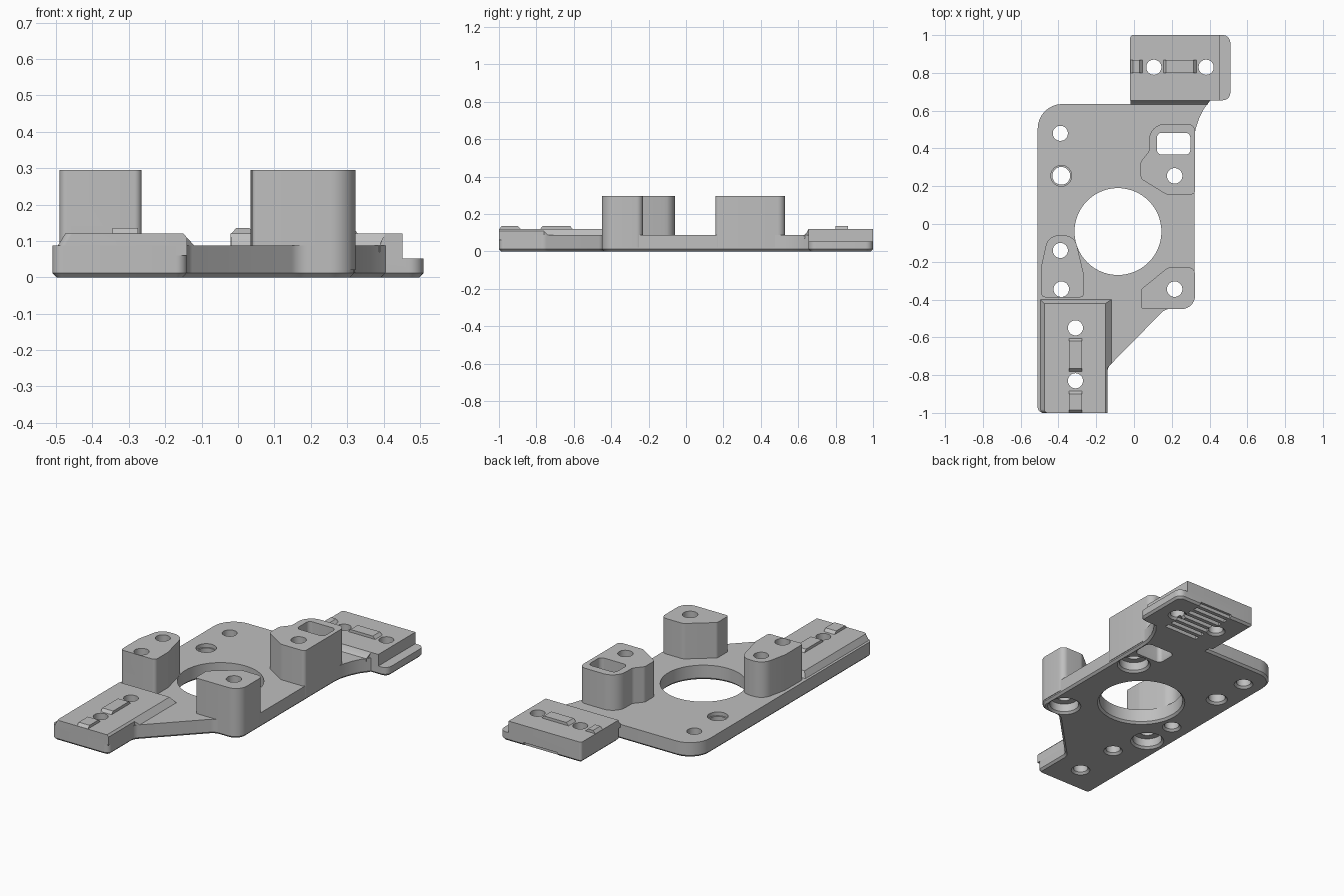
import bpy, bmesh, math
from mathutils import Vector

cube = bpy.data.objects.get("Cube")
if cube:
    bpy.data.objects.remove(cube)

GREY = (0.52, 0.52, 0.52, 1)
mat = bpy.data.materials.new("light grey plastic")
mat.use_nodes = True
mat.diffuse_color = GREY
bsdf = next(n for n in mat.node_tree.nodes if n.type == 'BSDF_PRINCIPLED')
bsdf.inputs["Base Color"].default_value = GREY

TOP, DECK, POST, CHAMFER = 0.12, 0.087, 0.295, 0.012


def outline(corners, steps=8):
    """Closed counter-clockwise loop; a corner (x, y, r) is rounded with radius r."""
    loop = []
    for i, c in enumerate(corners):
        p = Vector(c[:2])
        r = c[2] if len(c) > 2 else 0
        if not r:
            loop.append(p)
            continue
        a = (Vector(corners[i - 1][:2]) - p).normalized()
        b = (Vector(corners[(i + 1) % len(corners)][:2]) - p).normalized()
        half = a.angle(b) / 2
        mid = p + (a + b).normalized() * r / math.sin(half)
        start = p + a * r / math.tan(half) - mid
        end = p + b * r / math.tan(half) - mid
        sweep = start.angle_signed(end)
        for k in range(steps + 1):
            t = -sweep * k / steps
            loop.append(mid + Vector((start.x * math.cos(t) - start.y * math.sin(t),
                                      start.x * math.sin(t) + start.y * math.cos(t))))
    return loop


def inset(loop, d):
    result = []
    for i, p in enumerate(loop):
        a = (p - loop[i - 1]).normalized()
        b = (loop[(i + 1) % len(loop)] - p).normalized()
        na, nb = Vector((-a.y, a.x)), Vector((-b.y, b.x))
        result.append(p + (na + nb) * d / (1 + na.dot(nb)))
    return result


def rect(x0, x1, y0, y1, r=0):
    return outline([(x0, y0, r), (x1, y0, r), (x1, y1, r), (x0, y1, r)])


def circle(x, y, r, n=48):
    return [Vector((x + r * math.cos(math.tau * i / n), y + r * math.sin(math.tau * i / n)))
            for i in range(n)]


def loft(bm, layers):
    """Solid through a stack of (height, loop) layers."""
    rings = [[bm.verts.new((p.x, p.y, z)) for p in loop] for z, loop in layers]
    n = len(rings[0])
    bm.faces.new(rings[0][::-1])
    bm.faces.new(rings[-1])
    for low, high in zip(rings, rings[1:]):
        for i in range(n):
            j = (i + 1) % n
            bm.faces.new((low[i], low[j], high[j], high[i]))


def build(name, *solids):
    bm = bmesh.new()
    for layers in solids:
        loft(bm, layers)
    bmesh.ops.recalc_face_normals(bm, faces=bm.faces)
    mesh = bpy.data.meshes.new(name)
    bm.to_mesh(mesh)
    bm.free()
    mesh.materials.append(mat)
    obj = bpy.data.objects.new(name, mesh)
    bpy.context.collection.objects.link(obj)
    return obj


def chamfered(loop, top):
    return [(0, inset(loop, CHAMFER)), (CHAMFER, loop), (top, loop)]


def hole(x, y, r, bore=None, depth=0.06):
    """Through hole with a chamfered, optionally wider, mouth underneath."""
    b = bore or r
    layers = [(-0.01, circle(x, y, b + 0.022)), (CHAMFER, circle(x, y, b)), (depth, circle(x, y, b))]
    if bore:
        layers.append((depth, circle(x, y, r)))
    return layers + [(0.4, circle(x, y, r))]


def select_only(obj):
    bpy.ops.object.select_all(action='DESELECT')
    obj.select_set(True)
    bpy.context.view_layer.objects.active = obj


def cut(obj, cutter):
    mod = obj.modifiers.new("cut", 'BOOLEAN')
    mod.operation, mod.solver, mod.object = 'DIFFERENCE', 'EXACT', cutter
    select_only(obj)
    bpy.ops.object.modifier_apply(modifier=mod.name)


# Main plate with the front arm
plate = build("base_plate", chamfered(outline([
    (-0.51, -1, 0.03), (-0.14, -1, 0.03), (-0.14, -0.76, 0.05), (0.165, -0.45, 0.06),
    (0.32, -0.45, 0.07), (0.32, 0.44), (0.325, 0.5), (0.345, 0.56), (0.37, 0.61),
    (0.405, 0.655), (0.405, 0.7), (0, 0.7), (0, 0.635), (-0.51, 0.635, 0.13)]), DECK))

# Raised pad on the front arm, trimmed flush with the arm's edge
front_pad = build("front_pad", [
    (0.06, outline([(-0.495, -1, 0.02), (-0.12, -1), (-0.12, -0.4), (-0.495, -0.4)])),
    (DECK, outline([(-0.495, -1, 0.02), (-0.12, -1), (-0.12, -0.4), (-0.495, -0.4)])),
    (TOP, outline([(-0.475, -1, 0.02), (-0.15, -1), (-0.15, -0.42), (-0.475, -0.42)]))])
trim = build("trim_cutter", [(0, outline([(-0.14, -1.1), (0, -1.1), (0, -0.615), (-0.14, -0.76)])),
                             (0.3, outline([(-0.14, -1.1), (0, -1.1), (0, -0.615), (-0.14, -0.76)]))])
cut(front_pad, trim)

# Rear pad with a lower ledge on its left and a ramp to the plate
rear_pad = build("rear_pad", chamfered(outline([
    (-0.02, 0.655), (0.51, 0.655, 0.04), (0.51, 1, 0.04), (-0.02, 1, 0.015)]), TOP))
ledge = build("ledge_cutter", [(0.052, rect(0.452, 0.6, 0.5, 1.1)), (0.3, rect(0.452, 0.6, 0.5, 1.1))])
cut(rear_pad, ledge)
ramp = build("rear_ramp", [(0.07, rect(-0.019, 0.39, 0.632, 0.7)), (DECK, rect(-0.019, 0.39, 0.632, 0.7)),
                           (0.1, rect(-0.019, 0.395, 0.645, 0.7)), (0.119, rect(-0.019, 0.405, 0.655, 0.7))])

# Standing posts
posts = {
    "front_right_post": [(-0.49, -0.388, 0.02), (-0.265, -0.388, 0.02), (-0.265, -0.27, 0.06),
                         (-0.315, -0.06, 0.07), (-0.455, -0.06, 0.07), (-0.49, -0.22, 0.04)],
    "front_left_post": [(0.038, -0.45, 0.015), (0.323, -0.45, 0.07), (0.323, -0.23, 0.035),
                        (0.18, -0.23, 0.04), (0.038, -0.345, 0.02)],
    "rear_left_post": [(0.035, 0.24, 0.03), (0.17, 0.157, 0.03), (0.323, 0.157, 0.02), (0.323, 0.53, 0.04),
                       (0.08, 0.53, 0.085), (0.08, 0.385, 0.03), (0.035, 0.33, 0.03)]}
bodies = [plate, front_pad, rear_pad, ramp]
for name, corners in posts.items():
    shape = outline(corners)
    bodies.append(build(name, [(0.02, shape), (POST, shape)]))

# Small raised clips on both pads
def clip(x0, x1, y0, y1, sx, sy):
    return [(0.1, rect(x0, x1, y0, y1)), (TOP, rect(x0, x1, y0, y1)),
            (0.136, rect(x0 + sx, x1 - sx, y0 + sy, y1 - sy))]

bodies.append(build("front_clips", clip(-0.345, -0.275, -0.78, -0.605, 0, 0.015),
                    clip(-0.345, -0.275, -0.999, -0.885, 0, 0.015)))
bodies.append(build("rear_clips", clip(0.155, 0.33, 0.8, 0.867, 0.015, 0),
                    clip(-0.019, 0.045, 0.8, 0.867, 0.015, 0)))

# Holes through everything
WIDE = 0.08
centre = [(-0.01, circle(-0.085, -0.04, 0.252, 96)), (CHAMFER, circle(-0.085, -0.04, 0.23, 96)),
          (0.4, circle(-0.085, -0.04, 0.23, 96))]
holes = [hole(x, y, 0.04) for x, y in [(-0.39, 0.48), (-0.39, -0.14), (-0.31, -0.55), (-0.31, -0.83),
                                       (0.105, 0.83), (0.382, 0.83)]]
holes += [hole(x, y, 0.041, WIDE) for x, y in [(0.215, 0.255), (0.215, -0.345), (-0.385, -0.345)]]
sunk = hole(-0.385, 0.255, 0.055, 0.047, 0.065)
slot = [(-0.01, rect(0.112, 0.308, 0.357, 0.493, 0.035)), (CHAMFER, rect(0.122, 0.298, 0.367, 0.483, 0.025)),
        (0.4, rect(0.122, 0.298, 0.367, 0.483, 0.025))]
hole_cutter = build("hole_cutter", centre, sunk, slot, *holes)
for body in bodies:
    cut(body, hole_cutter)

# Toothed grooves under the rear pad
grooves = []
for i in range(7):
    y = 0.692 + 0.049 * i
    box = rect(0.135, 0.355, y, y + 0.026)
    grooves.append([(-0.02, box), (0.02, box)])
groove_cutter = build("groove_cutter", *grooves)
cut(rear_pad, groove_cutter)
cut(plate, groove_cutter)

for helper in (trim, ledge, hole_cutter, groove_cutter):
    bpy.data.objects.remove(helper)
for body in bodies:
    select_only(body)
    bpy.ops.object.shade_smooth_by_angle(angle=math.radians(30))
